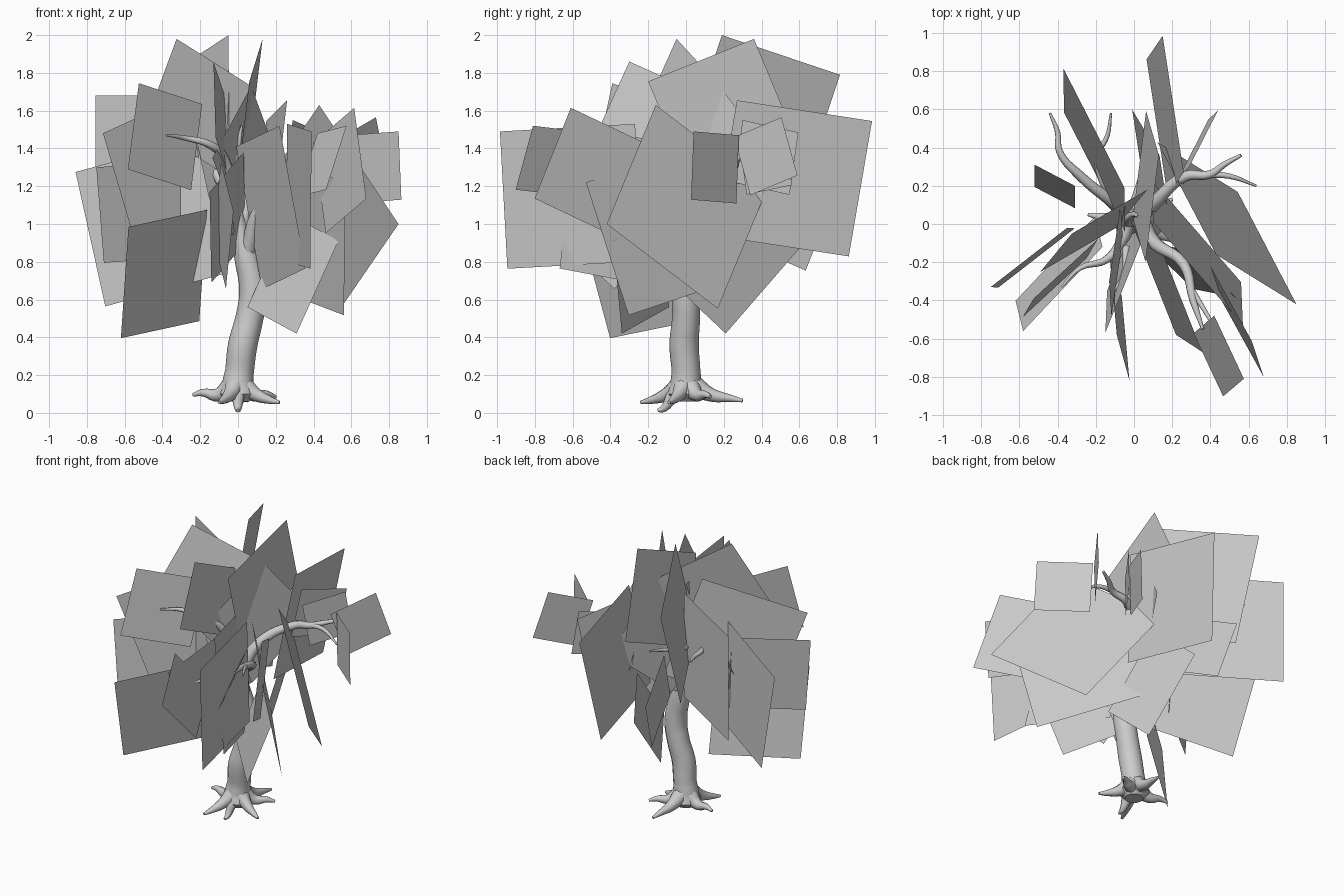
import bpy
import math
from mathutils import Vector

cube = bpy.data.objects.get("Cube")
if cube:
    bpy.data.objects.remove(cube, do_unlink=True)

GREY = (0.6, 0.6, 0.6, 1)
grey = bpy.data.materials.new("mid grey")
grey.use_nodes = True
grey.diffuse_color = GREY
grey.node_tree.nodes["Principled BSDF"].inputs["Base Color"].default_value = GREY


def limb(name, points, sides=2):
    """Tapered round tube through (x, y, z, radius) points."""
    curve = bpy.data.curves.new(name, 'CURVE')
    curve.dimensions = '3D'
    curve.bevel_depth = 1.0
    curve.bevel_resolution = sides
    curve.resolution_u = 5
    curve.use_fill_caps = True
    spline = curve.splines.new('BEZIER')
    spline.bezier_points.add(len(points) - 1)
    for bp, (x, y, z, r) in zip(spline.bezier_points, points):
        bp.co = (x, y, z)
        bp.radius = r
        bp.handle_left_type = bp.handle_right_type = 'AUTO'
    obj = bpy.data.objects.new(name, curve)
    bpy.context.collection.objects.link(obj)
    curve.materials.append(grey)
    bpy.ops.object.select_all(action='DESELECT')
    obj.select_set(True)
    bpy.context.view_layer.objects.active = obj
    bpy.ops.object.convert(target='MESH')
    bpy.ops.object.shade_smooth_by_angle(angle=math.radians(50))


def leaf_card(name, x0, y0, z0, x1, y1, z1, lean, aspect=1.0):
    """Card hanging from one edge, swung about it by lean degrees; aspect = drop / edge."""
    a, b = Vector((x0, y0, z0)), Vector((x1, y1, z1))
    edge = (b - a).normalized()
    up = Vector((0, 0, 1))
    side = edge.cross(up).normalized()
    down = (edge * edge.z - up).normalized()
    t = math.radians(lean)
    drop = (down * math.cos(t) + side * math.sin(t)) * (b - a).length * aspect
    mesh = bpy.data.meshes.new(name)
    mesh.from_pydata([a, b, b + drop, a + drop], [], [(0, 1, 2, 3)])
    mesh.materials.append(grey)
    bpy.context.collection.objects.link(bpy.data.objects.new(name, mesh))


# Trunk with a flared foot and a slight sway
limb("trunk", [(0, 0, 0.06, 0.06), (0, 0, 0.10, 0.1), (0.0, 0, 0.15, 0.084),
               (0.008, 0, 0.22, 0.076), (0.025, -0.01, 0.36, 0.078), (0.06, 0, 0.5, 0.074),
               (0.08, 0, 0.64, 0.074), (0.05, 0, 0.8, 0.066), (0.0, 0, 0.98, 0.05),
               (-0.04, 0, 1.15, 0.038)], 4)

# Roots: tip x, y, z
for i, (x, y, z) in enumerate([(-0.24, 0.05, 0.095), (0.22, -0.09, 0.055), (0.0, -0.15, 0.012),
                               (-0.1, -0.24, 0.055), (0.05, 0.3, 0.065), (0.2, 0.13, 0.085)]):
    limb(f"root_{i + 1}", [(x * 0.1, y * 0.1, 0.15, 0.06), (x * 0.45, y * 0.45, 0.095, 0.036),
                           (x * 0.78, y * 0.78, z + 0.012, 0.02), (x, y, z, 0.009)])

# Branches
limb("back_left_branch", [(0.0, 0.0, 0.95, 0.045), (0.1, 0.1, 1.2, 0.036), (0.27, 0.25, 1.31, 0.028),
                          (0.4, 0.26, 1.34, 0.022), (0.47, 0.31, 1.36, 0.016), (0.56, 0.36, 1.38, 0.009)])
limb("back_left_twig", [(0.38, 0.26, 1.34, 0.018), (0.5, 0.25, 1.34, 0.014), (0.64, 0.2, 1.29, 0.006)])
limb("front_left_branch", [(0.05, -0.01, 0.85, 0.045), (0.12, -0.11, 1.08, 0.035),
                           (0.26, -0.21, 1.2, 0.028), (0.31, -0.4, 1.27, 0.02), (0.36, -0.55, 1.3, 0.008)])
limb("front_left_twig", [(0.3, -0.34, 1.25, 0.016), (0.38, -0.47, 1.3, 0.011), (0.47, -0.62, 1.33, 0.005)])
limb("front_right_branch", [(-0.03, -0.01, 1.1, 0.038), (-0.07, -0.1, 1.34, 0.026),
                            (-0.15, -0.19, 1.42, 0.021), (-0.28, -0.23, 1.455, 0.014),
                            (-0.38, -0.33, 1.47, 0.006)])
limb("front_twig", [(-0.04, -0.12, 0.96, 0.022), (-0.05, -0.25, 1.02, 0.016), (-0.12, -0.38, 1.04, 0.006)])
limb("back_right_branch", [(-0.03, 0.0, 1.05, 0.04), (-0.1, 0.1, 1.25, 0.032), (-0.28, 0.25, 1.36, 0.026),
                           (-0.39, 0.38, 1.4, 0.018), (-0.4, 0.48, 1.4, 0.014), (-0.44, 0.58, 1.41, 0.007)])
limb("back_right_twig", [(-0.13, 0.13, 1.28, 0.02), (-0.19, 0.36, 1.35, 0.017),
                         (-0.14, 0.46, 1.37, 0.012), (-0.12, 0.58, 1.4, 0.006)])
limb("top_branch", [(-0.03, 0, 1.1, 0.038), (-0.03, 0.03, 1.3, 0.026),
                    (0.0, 0.05, 1.42, 0.016), (0.02, 0.04, 1.52, 0.006)])

# Foliage cards: two ends of the hanging edge, lean in degrees, optional aspect
left_cards = [
    (0.15, 0.985, 1.545, 0.26, 0.27, 1.655, 8),
    (0.44, 0.595, 1.485, 0.29, 0.30, 1.55, 4),
    (0.48, 0.52, 1.5, 0.31, 0.28, 1.45, 0),
    (0.73, 0.505, 1.565, 0.55, 0.255, 1.46, 0),
    (0.85, 0.04, 1.49, 0.58, 0.28, 1.47, 0),
    (0.85, -0.42, 1.0, 0.43, -0.16, 1.63, 25),
    (0.39, -0.985, 1.49, 0.26, -0.27, 1.53, 0),
    (0.575, -0.81, 1.52, 0.42, -0.48, 1.48, -22),
    (0.615, -0.61, 1.615, 0.40, -0.22, 1.43, -4, 1.08),
    (0.57, -0.53, 1.22, 0.1, 0.01, 1.40, 11),
    (0.22, -0.58, 1.52, -0.01, 0.0, 1.41, 7, 1.22),
    (0.31, -0.34, 0.42, 0.05, -0.09, 0.56, 167, 1.4),
    (0.05, 0.21, 0.42, -0.01, 0.6, 0.87, 163, 0.6),
    (0.13, 0.36, 1.98, 0.06, -0.2, 1.755, 9),
    (0.24, 0.52, 1.27, 0.07, 0.18, 1.73, 0),
]
right_cards = [
    (-0.37, 0.815, 1.79, -0.05, 0.19, 2.0, 8),
    (-0.325, -0.05, 1.98, 0.07, 0.18, 1.73, 10),
    (-0.22, 0.77, 1.1, -0.08, 0.36, 1.28, 0, 0.8),
    (-0.09, -0.58, 1.33, -0.13, -0.14, 0.92, 7, 0.6),
    (-0.58, -0.56, 0.985, -0.165, -0.12, 1.075, -13),
    (-0.86, 0.23, 1.275, -0.22, -0.08, 1.45, 0),
    (-0.755, 0.6, 1.68, -0.13, 0.21, 1.68, 0),
    (-0.75, -0.33, 1.3, -0.35, -0.02, 1.33, 3),
    (-0.525, -0.39, 1.745, -0.19, -0.08, 1.635, 4),
    (-0.13, -0.3, 1.86, -0.07, 0.1, 1.68, 5),
    (-0.715, -0.345, 1.48, -0.17, 0.06, 1.73, 0),
    (-0.52, 0.31, 1.4, -0.31, 0.2, 1.46, 25),
    (-0.15, -0.57, 1.17, 0.03, -0.12, 1.38, -8),
]
for side_name, cards in (("left", left_cards), ("right", right_cards)):
    for i, card in enumerate(cards):
        leaf_card(f"{side_name}_leaf_card_{i + 1}", *card)
